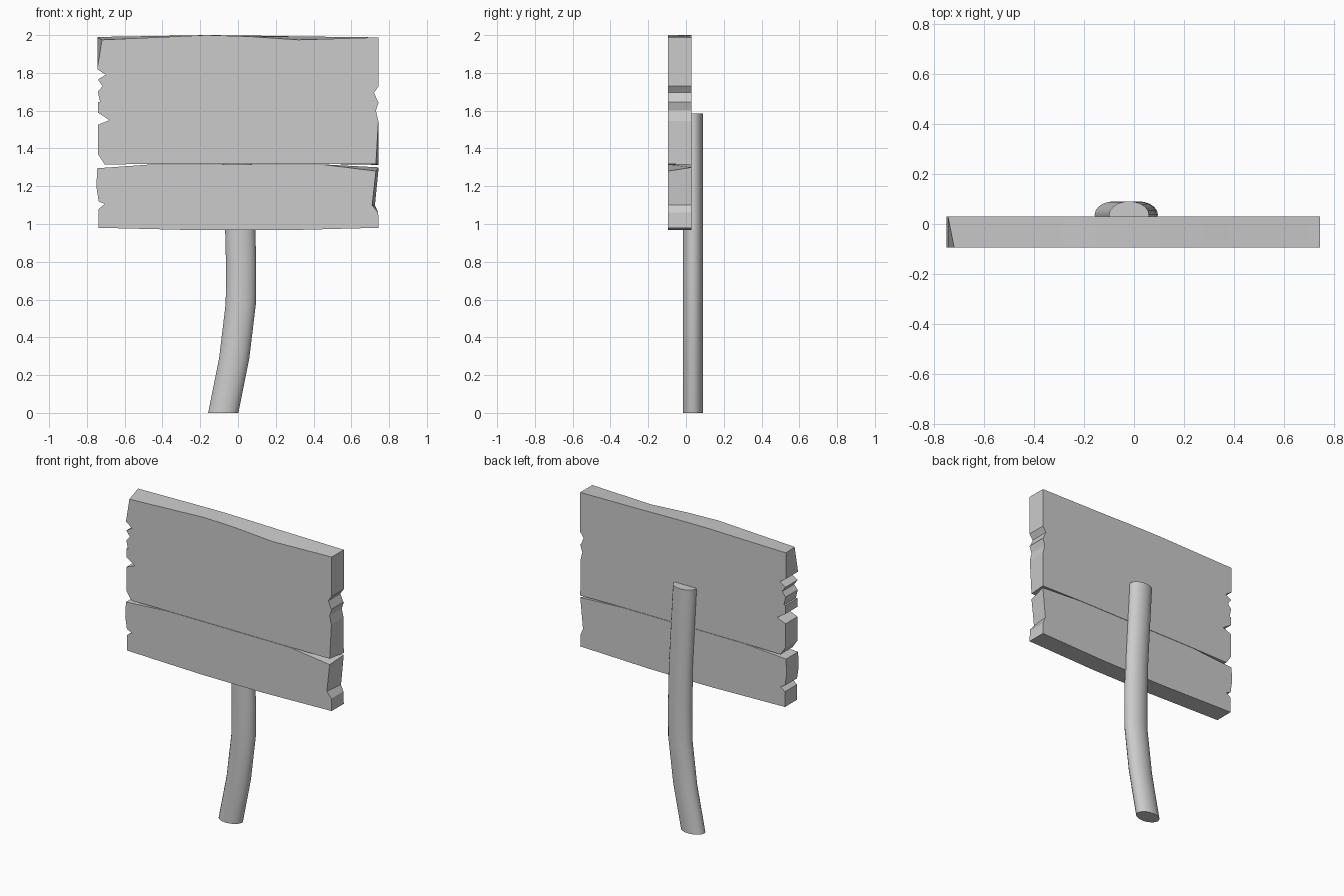
import bpy, bmesh, math

if "Cube" in bpy.data.objects:
    bpy.data.objects.remove(bpy.data.objects["Cube"])

grey = bpy.data.materials.new("weathered_grey")
grey.use_nodes = True
grey.diffuse_color = (0.6, 0.6, 0.6, 1)
grey.node_tree.nodes["Principled BSDF"].inputs["Base Color"].default_value = (0.6, 0.6, 0.6, 1)

FRONT, BACK = -0.095, 0.03


def finish(name, bm, angle):
    bmesh.ops.recalc_face_normals(bm, faces=bm.faces)
    mesh = bpy.data.meshes.new(name)
    bm.to_mesh(mesh)
    bm.free()
    mesh.materials.append(grey)
    obj = bpy.data.objects.new(name, mesh)
    bpy.context.scene.collection.objects.link(obj)
    bpy.ops.object.select_all(action='DESELECT')
    obj.select_set(True)
    bpy.context.view_layer.objects.active = obj
    bpy.ops.object.shade_smooth_by_angle(angle=math.radians(angle))
    return obj


def plank(name, outline):
    """Extrude an (x, z) outline; optional third and fourth values shift the back point."""
    bm = bmesh.new()
    front, back = [], []
    for x, z, *shift in outline:
        dx, dz = shift or (0, 0)
        front.append(bm.verts.new((x, FRONT, z)))
        back.append(bm.verts.new((x + dx, BACK, z + dz)))
    bm.faces.new(front)
    bm.faces.new(back[::-1])
    for i in range(len(front)):
        j = (i + 1) % len(front)
        bm.faces.new((front[i], front[j], back[j], back[i]))
    return finish(name, bm, 5)


# Three chipped planks, outlines run from the top corner on the -x side
plank("top_plank", [
    (-0.72, 1.975, -0.025, 0.015), (-0.17, 2.0), (0.05, 1.993, 0, 0.005),
    (0.32, 1.975, 0, 0.018), (0.745, 1.988),
    (0.745, 1.73), (0.72, 1.695), (0.742, 1.645),
    (-0.73, 1.645), (-0.742, 1.7), (-0.717, 1.73), (-0.742, 1.765),
    (-0.7, 1.79), (-0.745, 1.82)])

plank("middle_plank", [
    (-0.742, 1.645), (0.745, 1.645), (0.73, 1.6), (0.743, 1.545),
    (0.73, 1.318, 0.015, -0.005), (0.44, 1.318), (-0.45, 1.318), (-0.705, 1.315),
    (-0.742, 1.37), (-0.742, 1.525), (-0.68, 1.55), (-0.742, 1.59)])

plank("bottom_plank", [
    (-0.745, 1.295), (-0.45, 1.316), (0.44, 1.316), (0.73, 1.28, 0.015, 0.02),
    (0.71, 1.1, 0.015, 0), (0.742, 1.06), (0.745, 0.98),
    (0.25, 0.967), (-0.2, 0.967), (-0.738, 0.98), (-0.738, 1.08),
    (-0.705, 1.105), (-0.738, 1.12), (-0.75, 1.2)])

# Bent oval post: (centre x, height) of each ring
SIDES = 20
path = [(-0.078, 0), (-0.02, 0.29), (0.015, 0.58), (0.016, 0.8),
        (0.01, 1.05), (-0.005, 1.32), (-0.02, 1.585)]
bm = bmesh.new()
rings = []
for cx, z in path:
    ring = []
    for i in range(SIDES):
        a = math.tau * i / SIDES
        ring.append(bm.verts.new((cx + 0.08 * math.cos(a), 0.037 + 0.054 * math.sin(a), z)))
    rings.append(ring)
for low, high in zip(rings, rings[1:]):
    for i in range(SIDES):
        j = (i + 1) % SIDES
        bm.faces.new((low[i], low[j], high[j], high[i]))
bm.faces.new(rings[-1])
bm.faces.new(rings[0][::-1])
finish("bent_post", bm, 40)
